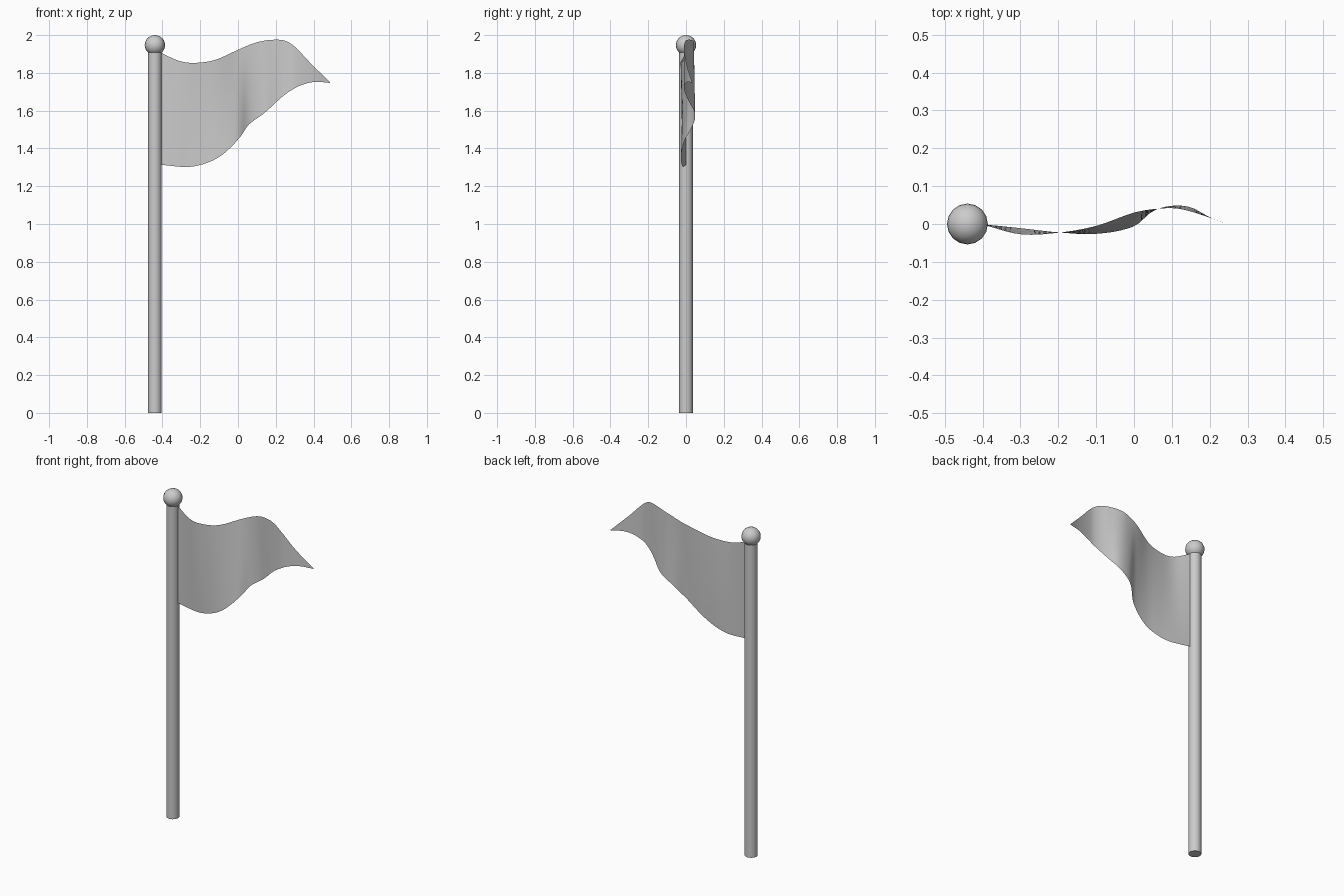
import bpy, bmesh

if "Cube" in bpy.data.objects:
    bpy.data.objects.remove(bpy.data.objects["Cube"])

POLE_X = -0.44


def smooth(obj, name):
    obj.name = name
    bpy.ops.object.select_all(action='DESELECT')
    obj.select_set(True)
    bpy.context.view_layer.objects.active = obj
    bpy.ops.object.shade_smooth_by_angle(angle=0.7)


def curve(pts, x):
    """Smooth cubic through (x, value) points."""
    def slope(i):
        a, b = pts[max(i - 1, 0)], pts[min(i + 1, len(pts) - 1)]
        return (b[1] - a[1]) / (b[0] - a[0])
    i = 0
    while i < len(pts) - 2 and x > pts[i + 1][0]:
        i += 1
    (x0, p0), (x1, p1) = pts[i], pts[i + 1]
    h = x1 - x0
    t = (x - x0) / h
    return ((2*t**3 - 3*t**2 + 1) * p0 + (t**3 - 2*t**2 + t) * h * slope(i)
            + (3*t**2 - 2*t**3) * p1 + (t**3 - t**2) * h * slope(i + 1))


# Pole
bpy.ops.mesh.primitive_cylinder_add(vertices=24, radius=0.036, depth=1.93,
                                    location=(POLE_X, 0, 0.965))
smooth(bpy.context.object, "pole")

# Ball finial
bpy.ops.mesh.primitive_uv_sphere_add(segments=16, ring_count=12, radius=0.054,
                                     location=(POLE_X, 0, 1.947))
bpy.context.object.scale.z = 0.98
smooth(bpy.context.object, "finial")

# Flag outline: height of the top and bottom edges along x
top_z = [(-0.405, 1.905), (-0.31, 1.863), (-0.23, 1.853), (-0.124, 1.868),
         (0, 1.922), (0.087, 1.958), (0.166, 1.974), (0.246, 1.971),
         (0.30, 1.939), (0.378, 1.858), (0.488, 1.749)]
bot_z = [(-0.405, 1.313), (-0.267, 1.302), (-0.177, 1.319), (-0.098, 1.356),
         (-0.03, 1.414), (0.02, 1.472), (0.055, 1.524), (0.14, 1.588),
         (0.246, 1.683), (0.325, 1.731), (0.404, 1.752), (0.488, 1.747)]

# Flag ripple: sideways sway of the top and bottom edges along x
top_y = [(-0.405, 0), (-0.3, -0.027), (-0.2, -0.023), (-0.1, -0.005),
         (0, 0.03), (0.06, 0.04), (0.12, 0.04), (0.2, 0.017),
         (0.25, -0.002), (0.3, -0.01), (0.4, 0.006), (0.488, 0.033)]
bot_y = [(-0.405, 0), (-0.3, -0.011), (-0.2, -0.022), (-0.1, -0.026),
         (0, -0.006), (0.05, 0.034), (0.1, 0.048), (0.15, 0.044),
         (0.2, 0.018), (0.25, -0.002), (0.3, -0.01), (0.4, 0.006),
         (0.488, 0.033)]

# Flag cloth: grid spanned between the two edges
NX, NZ = 60, 20
bm = bmesh.new()
grid = []
for i in range(NX + 1):
    x = -0.405 + 0.893 * i / NX
    zt, zb, yt, yb = (curve(c, x) for c in (top_z, bot_z, top_y, bot_y))
    grid.append([bm.verts.new((x, yb + (yt - yb) * j / NZ, zb + (zt - zb) * j / NZ))
                 for j in range(NZ + 1)])
for a, b in zip(grid, grid[1:]):
    for j in range(NZ):
        bm.faces.new((a[j], b[j], b[j + 1], a[j + 1]))
mesh = bpy.data.meshes.new("flag")
bm.to_mesh(mesh)
bm.free()
flag = bpy.data.objects.new("flag", mesh)
bpy.context.collection.objects.link(flag)
smooth(flag, "flag")
